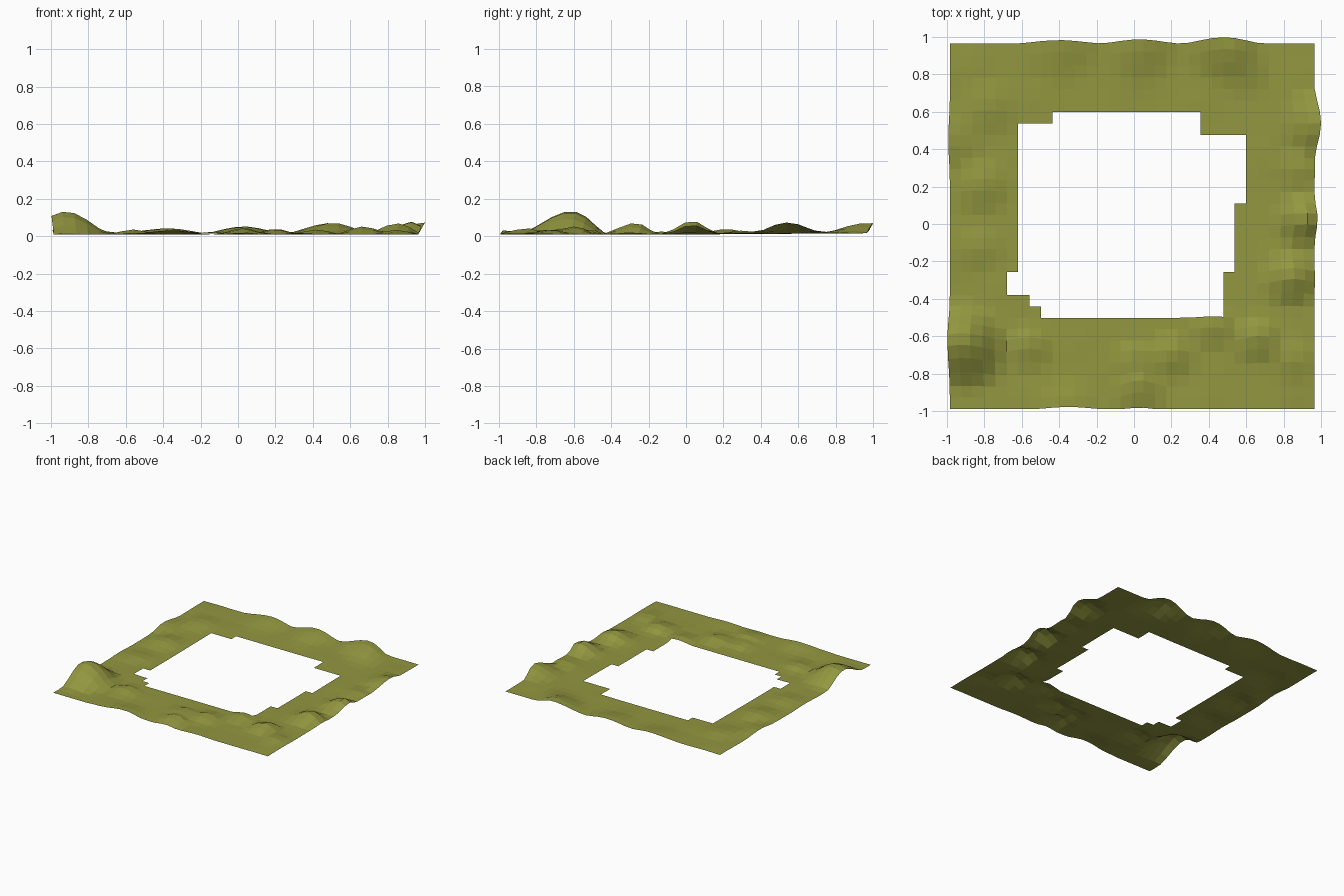
import bpy, bmesh, math
from mathutils import Vector

if "Cube" in bpy.data.objects:
    bpy.data.objects.remove(bpy.data.objects["Cube"])

N = 32
X0, X1, Y0, Y1 = -0.985, 0.965, -0.99, 0.965

# stepped opening: (first row, last row, left column, right column)
OPENING = [(8, 9, 8, 24), (9, 10, 7, 24), (10, 12, 5, 24), (12, 18, 6, 25),
           (18, 24, 6, 26), (24, 25, 6, 22), (25, 26, 9, 22)]

# hillocks: x, y, height, radius, lean x, lean y
HILLS = [(-.91, -.65, .122, .25, -.015, .04), (-.56, -.66, .028, .14, 0, .02),
         (.03, -.89, .032, .14, 0, .035), (0, -.72, .022, .12, 0, .01),
         (.2, -.7, .03, .14, 0, .01), (.42, -.55, .026, .14, 0, .01),
         (.67, -.62, .042, .15, 0, .025), (.84, -.30, .058, .16, .015, .025),
         (.90, .02, .07, .15, .025, .01), (.84, -.72, .022, .14, 0, .01),
         (.965, .54, .06, .2, .035, 0), (.57, .85, .02, .18, 0, .01),
         (.47, .965, .047, .22, 0, .032), (.03, .965, .036, .22, 0, .022),
         (-.4, .965, .022, .24, 0, .018), (-.35, -.99, .022, .2, 0, .012),
         (-.78, .63, .02, .18, 0, .01), (-.82, .2, .022, .17, 0, .01),
         (-.82, -.12, .016, .15, 0, 0), (.88, .3, .02, .13, .01, 0),
         (-.985, .45, .02, .2, -.008, 0)]


def in_opening(i, j):
    return any(a <= j < b and l <= i < r for a, b, l, r in OPENING)


def ground(x, y):
    # gentle base rising towards the back, with soft waves near the rim
    rim = min(1, max(0, (max(abs(x), abs(y)) - .55) / .25))
    wave = max(0, math.sin(11 * x + 2 * y) * math.sin(10 * y - 3 * x))
    p = Vector((x, y, .009 + .007 * max(0, y) + .006 * rim * wave))
    for hx, hy, h, r, lx, ly in HILLS:
        d = math.hypot(x - hx, y - hy) / r
        if d < 1:
            f = (1 - d * d) ** 2
            p += Vector((lx * f, ly * f, h * f))
    return p


# ground sheet: grid with the opening left out
bm = bmesh.new()
V = [[bm.verts.new(ground(X0 + (X1 - X0) * i / N, Y0 + (Y1 - Y0) * j / N))
      for i in range(N + 1)] for j in range(N + 1)]
for j in range(N):
    for i in range(N):
        if not in_opening(i, j):
            bm.faces.new((V[j][i], V[j][i + 1], V[j + 1][i + 1], V[j + 1][i]))
bmesh.ops.delete(bm, geom=[v for v in bm.verts if not v.link_faces], context='VERTS')

mesh = bpy.data.meshes.new("terrain_border")
bm.to_mesh(mesh)
bm.free()
obj = bpy.data.objects.new("terrain_border", mesh)
bpy.context.collection.objects.link(obj)

# one flat colour
mat = bpy.data.materials.new("olive grass")
mat.diffuse_color = (.29, .31, .05, 1)
mat.use_nodes = True
mat.node_tree.nodes["Principled BSDF"].inputs["Base Color"].default_value = mat.diffuse_color
mesh.materials.append(mat)
